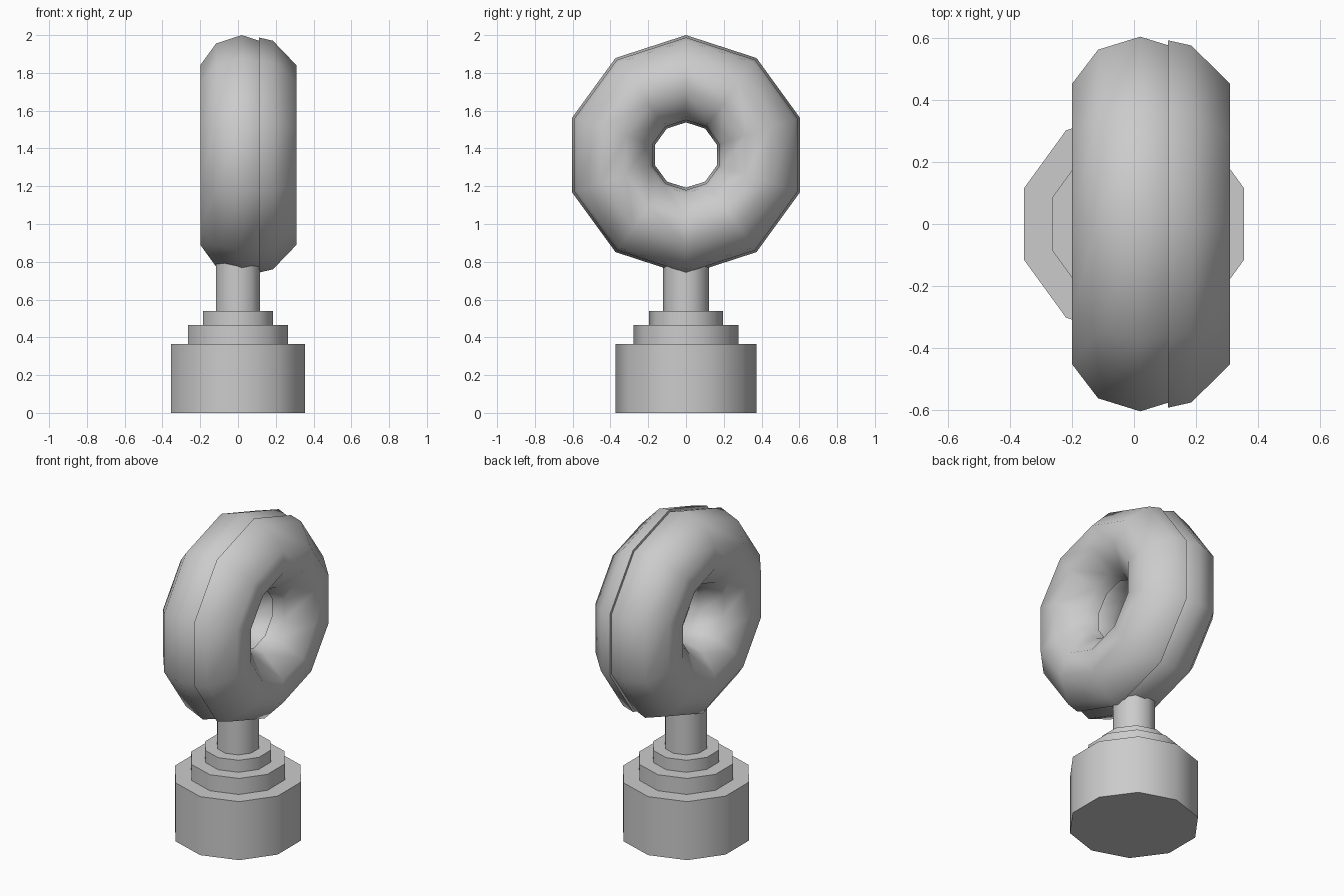
import bpy, bmesh, math
from math import sin, cos, pi

if "Cube" in bpy.data.objects:
    bpy.data.objects.remove(bpy.data.objects["Cube"])

SIDES = 10


def lathe(name, profile, point, closed, angle):
    """Spin a (along-axis, radius) profile in ten steps; point() places each vertex."""
    bm = bmesh.new()
    rings = []
    for i in range(SIDES):
        a = 2 * pi * i / SIDES
        rings.append([bm.verts.new(point(t, r, a)) for t, r in profile])
    n = len(profile)
    for i in range(SIDES):
        p, q = rings[i], rings[(i + 1) % SIDES]
        for j in range(n if closed else n - 1):
            k = (j + 1) % n
            bm.faces.new((p[j], q[j], q[k], p[k]))
    if not closed:
        for j in (0, n - 1):
            bm.faces.new([ring[j] for ring in rings])
    bmesh.ops.recalc_face_normals(bm, faces=bm.faces[:])
    mesh = bpy.data.meshes.new(name)
    bm.to_mesh(mesh)
    bm.free()
    ob = bpy.data.objects.new(name, mesh)
    bpy.context.collection.objects.link(ob)
    bpy.ops.object.select_all(action='DESELECT')
    ob.select_set(True)
    bpy.context.view_layer.objects.active = ob
    bpy.ops.object.shade_smooth_by_angle(angle=math.radians(angle))
    return ob


def upright(t, r, a):
    return (r * sin(a), r * cos(a), t)


RING_Z = 1.365


def sideways(t, r, a):
    return (t, r * sin(a), RING_Z + r * cos(a))


# Stepped base and neck
for name, z0, z1, r in (("base", 0, 0.365, 0.373),
                        ("middle_step", 0.365, 0.465, 0.277),
                        ("top_step", 0.465, 0.54, 0.195),
                        ("neck", 0.54, 0.84, 0.123)):
    lathe(name, [(z0, r), (z1, r)], upright, False, 50)

# Ring body
MAJOR, MINOR = 0.404, 0.231
body = [(0.02 + MINOR * sin(2 * pi * j / 10), MAJOR + MINOR * cos(2 * pi * j / 10))
        for j in range(10)]
lathe("ring_body", body, sideways, True, 60)

# Raised coating on the +x half, with a thin lip tucked into the body
half = [(0.11, 0.19), (0.11, 0.217), (0.185, 0.218), (0.31, 0.09)]
outer = [(0.11, 0.596), (0.11, 0.6225), (0.185, 0.605), (0.31, 0.475)]
inner = [(x, 2 * MAJOR - r) for x, r in reversed(outer)]
lathe("ring_coating", outer + inner, sideways, True, 60)
